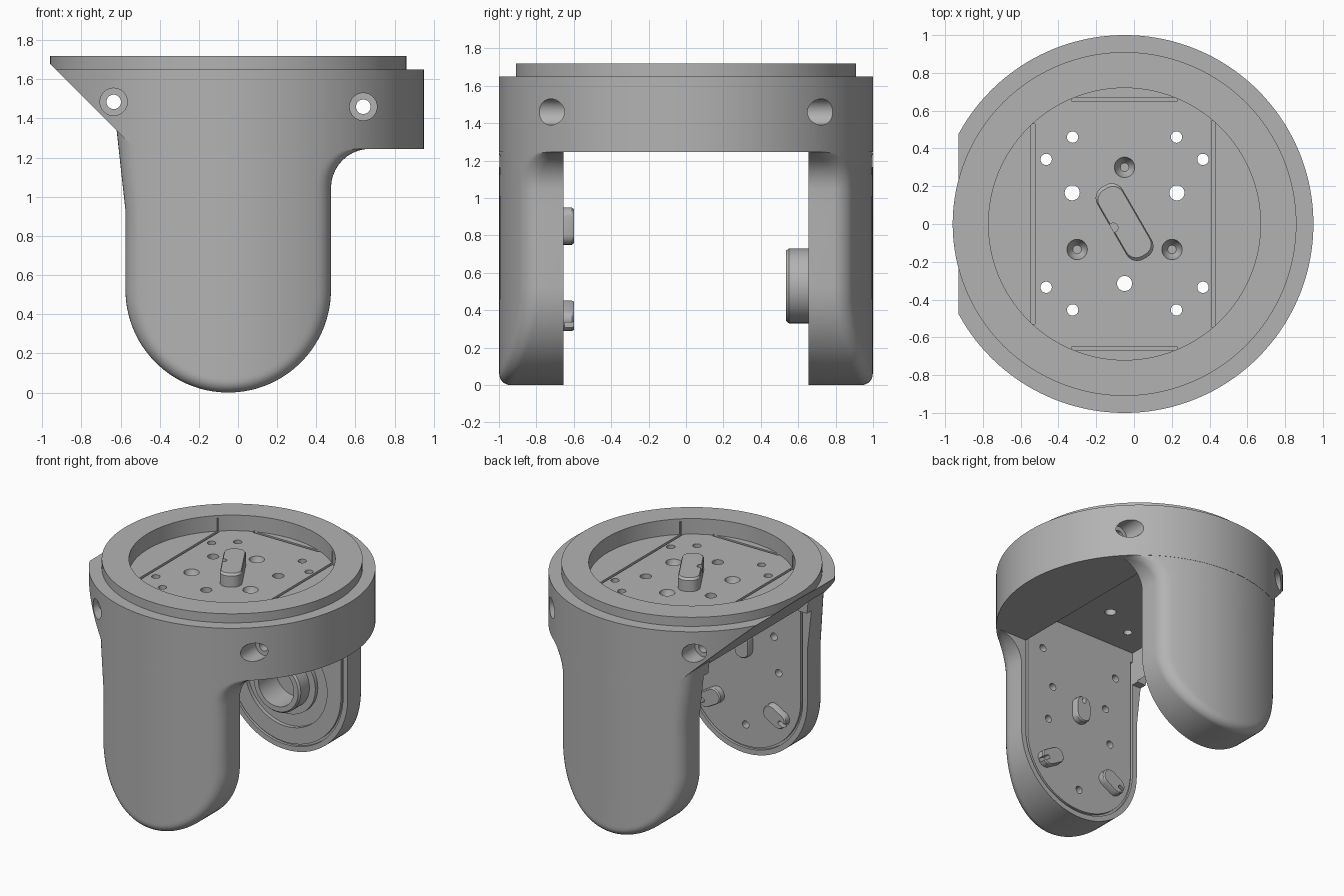
import bpy, bmesh, math
from math import pi, sin, cos, sqrt, hypot

old = bpy.data.objects.get("Cube")
if old:
    bpy.data.objects.remove(old)

CX = -0.05       # axis of the round body
ARM_R = 0.525    # half width and end radius of an arm
INNER = 0.655    # inner face of the arms

grey = bpy.data.materials.new("plain grey")
grey.use_nodes = True
grey.diffuse_color = (0.45, 0.45, 0.45, 1)
grey.node_tree.nodes["Principled BSDF"].inputs["Base Color"].default_value = (0.45, 0.45, 0.45, 1)


def make(name, rings):
    """Skin a list of equal closed rings and cap both ends."""
    bm = bmesh.new()
    loops = [[bm.verts.new(p) for p in ring] for ring in rings]
    n = len(loops[0])
    for a, b in zip(loops, loops[1:]):
        for i in range(n):
            j = (i + 1) % n
            bm.faces.new((a[i], a[j], b[j], b[i]))
    bm.faces.new(loops[0])
    bm.faces.new(loops[-1])
    bmesh.ops.recalc_face_normals(bm, faces=bm.faces)
    mesh = bpy.data.meshes.new(name)
    bm.to_mesh(mesh)
    bm.free()
    mesh.materials.append(grey)
    ob = bpy.data.objects.new(name, mesh)
    bpy.context.collection.objects.link(ob)
    return ob


def prism(name, outline, levels, axis="z", centre=(0, 0)):
    """Extrude an outline along an axis; each level is (height, scale)."""
    rings = []
    for h, s in levels:
        pts = [(centre[0] + u * s, centre[1] + v * s) for u, v in outline]
        rings.append([(u, v, h) if axis == "z" else (u, h, v) for u, v in pts])
    return make(name, rings)


def circle(r, n=32):
    return [(r * cos(2 * pi * i / n), r * sin(2 * pi * i / n)) for i in range(n)]


def rounded(length, width, r, angle):
    """Rounded rectangle turned by an angle."""
    pts = []
    for q, (sx, sy) in enumerate([(1, 1), (-1, 1), (-1, -1), (1, -1)]):
        for k in range(7):
            a = q * pi / 2 + k * pi / 12
            u = sx * (length / 2 - r) + r * cos(a)
            v = sy * (width / 2 - r) + r * sin(a)
            pts.append((u * cos(angle) - v * sin(angle), u * sin(angle) + v * cos(angle)))
    return pts


def rod(r, h0, h1, axis, centre, n=32):
    return prism("cutter", circle(r, n), [(h0, 1), (h1, 1)], axis, centre)


def box(x0, x1, y0, y1, z0, z1):
    return prism("cutter", [(x0, y0), (x1, y0), (x1, y1), (x0, y1)], [(z0, 1), (z1, 1)])


def arch(r, y0, y1):
    pts = [(r * cos(a), r * sin(a)) for a in [pi + pi * i / 48 for i in range(49)]]
    return prism("cutter", pts + [(r, 0.9), (-r, 0.9)], [(y0, 1), (y1, 1)], "y", (CX, ARM_R))


def combine(target, other, op="DIFFERENCE"):
    mod = target.modifiers.new("combine", "BOOLEAN")
    mod.operation, mod.solver, mod.object = op, "EXACT", other
    bpy.context.view_layer.objects.active = target
    bpy.ops.object.modifier_apply(modifier=mod.name)
    bpy.data.objects.remove(other)


def smooth(ob):
    bpy.ops.object.select_all(action="DESELECT")
    ob.select_set(True)
    bpy.context.view_layer.objects.active = ob
    bpy.ops.object.shade_smooth_by_angle(angle=math.radians(30))


def arm(side):
    """Tongue with round end, curved outer face and rounded outer edge."""
    edge, rad, cols = 0.06, 0.9985, 36
    rows = [ARM_R * (1 - cos(pi / 2 * (k + 0.3) / 24)) for k in range(24)]
    rows += [ARM_R, 0.75, 0.93, 1.045]
    rows += [1.045 + 0.2 * sin(pi / 2 * k / 10) for k in range(1, 11)] + [1.36]
    rings = []
    for z in rows:
        if z < ARM_R:
            half = sqrt(ARM_R ** 2 - (ARM_R - z) ** 2)
            left, right = CX - half, CX + half
        else:
            left = CX - ARM_R - max(0, z - 0.93) * 0.11
            right = 0.675 - sqrt(max(0, 0.04 - max(0, z - 1.045) ** 2))
        outer = []
        for k in range(cols + 1):
            x = (left + right) / 2 + (right - left) / 2 * cos(pi * k / cols)
            d = ARM_R - hypot(x - CX, z - ARM_R) if z < ARM_R else min(x - left, right - x)
            d = min(max(d, 0), edge)
            y = sqrt(rad ** 2 - (x - CX) ** 2) - edge + sqrt(edge ** 2 - (edge - d) ** 2)
            outer.append((x, side * y, z))
        rings.append([(left, side * 0.6, z), (right, side * 0.6, z)] + outer)
    return make("arm", rings)


# Round head with stepped lip, trimmed by the sloping side
body = rod(1, 1.245, 1.65, "z", (CX, 0), 192)
body.name = "yoke_body"
combine(body, rod(0.91, 1.5, 1.72, "z", (CX, 0), 160), "UNION")
slope = [(-2, 1.0), (-0.28, 1.0), (-1.08, 1.8), (-2, 1.8)]
combine(body, prism("cutter", slope, [(-2, 1), (2, 1)], "y"))
for side in (-1, 1):
    combine(body, arm(side), "UNION")

# Space between the arms and the recess in the top
combine(body, box(-2, 2, -INNER, INNER, -0.5, 1.245))
combine(body, box(-0.535, 0.435, -INNER, INNER, 1.0, 1.5))
combine(body, rod(0.72, 1.6, 2, "z", (CX, 0), 128))

# Narrow seams around the floor plate
for x, half in ((-0.535, 0.53), (0.42, 0.545)):
    combine(body, box(x - 0.01, x + 0.01, -half, half, 1.57, 1.7))
for y in (-0.66, 0.66):
    combine(body, box(-0.33, 0.23, y - 0.01, y + 0.01, 1.57, 1.61))

# Screw holes through the floor plate
for u, v, r in ((0.275, 0.46, 0.03), (0.415, 0.342, 0.03), (0.277, 0.165, 0.04),
                (0.415, -0.335, 0.03), (0.275, -0.455, 0.03)):
    for s in (-1, 1):
        combine(body, rod(r, 1.4, 1.7, "z", (CX + s * u, v)))
combine(body, rod(0.04, 1.4, 1.7, "z", (CX, -0.315)))

# Three blind countersunk holes in the floor plate
for k in range(3):
    a = pi / 2 + k * 2 * pi / 3
    at = (CX + 0.29 * cos(a), 0.01 + 0.29 * sin(a))
    combine(body, prism("cutter", circle(0.057), [(1.535, 0.4), (1.56, 0.75), (1.61, 1)], "z", at))

# Long screw holes with wide counterbores at both ends
for x, z, seat in ((-0.635, 1.485, 0.70), (0.64, 1.46, 0.60)):
    combine(body, rod(0.037, -1.2, 1.2, "y", (x, z)))
    for s in (-1, 1):
        combine(body, rod(0.07, s * seat, s * 1.2, "y", (x, z)))

# Arch seam on the inner face of each arm
for s in (-1, 1):
    seam = arch(0.485, s * 0.6, s * (INNER + 0.02))
    combine(seam, arch(0.468, s * 0.5, s * 0.8))
    combine(body, seam)

# Blind screw holes in the front arm
for u, z in ((0.28, 0.69), (0.24, 0.96), (0.33, 1.24), (0, 0.22)):
    for s in ((-1, 1) if u else (1,)):
        combine(body, rod(0.028, -0.6, -0.72, "y", (CX + s * u, z), 20))

# Ring groove and bearing bore in the back arm
ring = rod(0.35, 0.6, INNER + 0.03, "y", (CX, 0.53), 64)
combine(ring, rod(0.25, 0.5, 0.8, "y", (CX, 0.53), 64))
combine(body, ring)
combine(body, rod(0.15, 0.6, 0.75, "y", (CX, 0.53), 48))
smooth(body)

# Hollow bearing collar on the back arm
collar = prism("bearing_collar", circle(0.2, 64),
               [(0.66, 1), (0.55, 1), (0.535, 0.94)], "y", (CX, 0.53))
combine(collar, rod(0.15, 0.4, 0.8, "y", (CX, 0.53), 48))
smooth(collar)

# Raised key on the floor plate, hollow from below
key = prism("raised_key", rounded(0.44, 0.155, 0.065, math.radians(120)),
            [(1.59, 1), (1.685, 1), (1.70, 0.92)], "z", (CX, 0.01))
combine(key, rod(0.025, 1.64, 1.8, "z", (-0.11, -0.02), 20))
smooth(key)

# Three slotted pegs on the front arm
for k in range(3):
    a = pi / 2 + k * 2 * pi / 3
    at = (CX + 0.32 * cos(a), 0.53 + 0.32 * sin(a))
    peg = prism("locating_peg", rounded(0.2, 0.12, 0.055, a),
                [(-0.66, 1), (-0.61, 1), (-0.60, 0.92)], "y", at)
    tip = (at[0] + 0.09 * cos(a), at[1] + 0.09 * sin(a))
    combine(peg, prism("cutter", rounded(0.09, 0.03, 0.01, a), [(-0.65, 1), (-0.5, 1)], "y", tip))
    smooth(peg)
